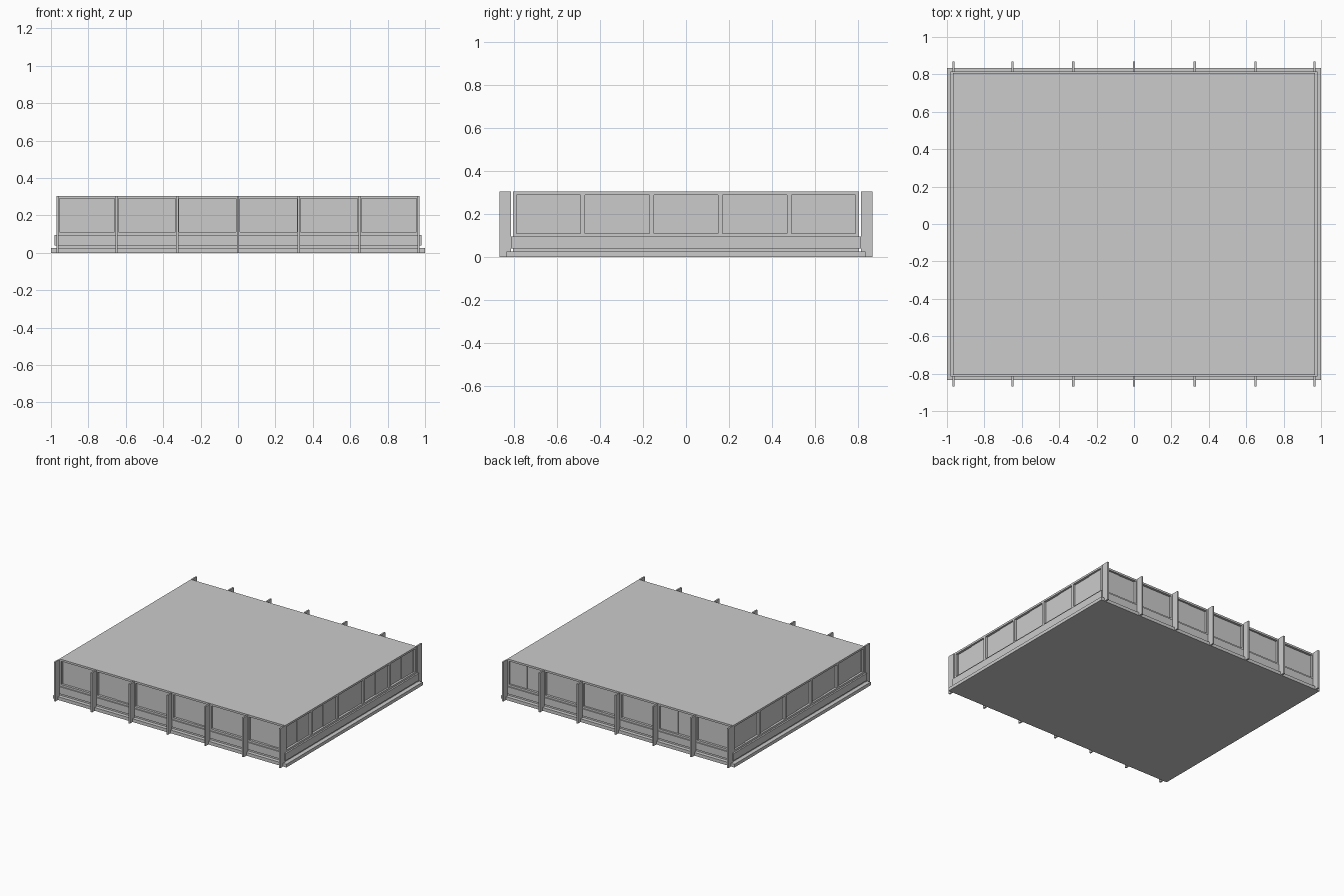
import bpy
import bmesh
from mathutils import Vector, Matrix

cube = bpy.data.objects.get("Cube")
if cube:
    bpy.data.objects.remove(cube, do_unlink=True)

grey = bpy.data.materials.new("light_grey")
grey.use_nodes = True
GREY = (0.6, 0.6, 0.6, 1)
grey.diffuse_color = GREY
grey.node_tree.nodes["Principled BSDF"].inputs["Base Color"].default_value = GREY

WALL_X, WALL_Y, TOP = 0.968, 0.806, 0.305
SILL, HEAD, REVEAL = 0.11, 0.29, 0.018


def add_object(name, bm):
    mesh = bpy.data.meshes.new(name)
    bm.to_mesh(mesh)
    bm.free()
    mesh.materials.append(grey)
    obj = bpy.data.objects.new(name, mesh)
    bpy.context.collection.objects.link(obj)
    return obj


def add_box(bm, low, high):
    low, high = Vector(low), Vector(high)
    matrix = Matrix.Translation((low + high) / 2) @ Matrix.Diagonal((*(high - low), 1))
    bmesh.ops.create_cube(bm, size=1, matrix=matrix)


def slab(name, x, y, bottom, top):
    bm = bmesh.new()
    add_box(bm, (-x, -y, bottom), (x, y, top))
    return add_object(name, bm)


# Window openings along the long and the short walls
fin_x = [-0.965, -0.65, -0.325, 0, 0.325, 0.65, 0.965]
long_windows = [(a + 0.01, b - 0.01) for a, b in zip(fin_x, fin_x[1:])]
short_windows = [(i * 0.32 - 0.15, i * 0.32 + 0.15) for i in range(-2, 3)]

# Base steps and projecting band
slab("plinth", 1, 0.835, 0, 0.025)
slab("wall_band", 0.98, 0.815, 0.04, 0.095)

# Walls and roof with recessed window openings
bm = bmesh.new()
add_box(bm, (-WALL_X, -WALL_Y, 0.02), (WALL_X, WALL_Y, TOP))
cuts = [((0, 0, z), (0, 0, 1)) for z in (SILL, HEAD)]
cuts += [((x, 0, 0), (1, 0, 0)) for span in long_windows for x in span]
cuts += [((0, y, 0), (0, 1, 0)) for span in short_windows for y in span]
for point, normal in cuts:
    bmesh.ops.bisect_plane(bm, geom=bm.verts[:] + bm.edges[:] + bm.faces[:],
                           plane_co=point, plane_no=normal)
bm.normal_update()


def is_window(face):
    c = face.calc_center_median()
    if abs(face.normal.z) > 0.5 or not SILL < c.z < HEAD:
        return False
    if abs(face.normal.y) > 0.5:
        return any(a < c.x < b for a, b in long_windows)
    return any(a < c.y < b for a, b in short_windows)


panes = [f for f in bm.faces if is_window(f)]
bmesh.ops.inset_individual(bm, faces=panes, thickness=0, depth=-REVEAL)
bmesh.ops.dissolve_limit(bm, angle_limit=0.01, verts=bm.verts[:], edges=bm.edges[:])
add_object("walls_and_roof", bm)

# Sliding sashes: a thin raised half pane
bm = bmesh.new()
for side in (-1, 1):
    y = side * (WALL_Y - REVEAL)
    for a, b in long_windows[1::2]:
        add_box(bm, ((a + b) / 2, y - 0.004, SILL), (b, y + 0.004, HEAD))
    x = side * (WALL_X - REVEAL)
    for a, b in short_windows:
        add_box(bm, (x - 0.004, (a + b) / 2, SILL), (x + 0.004, b, HEAD))
add_object("window_sashes", bm)

# Upright fins along front and back
for name, side in (("front_fins", -1), ("back_fins", 1)):
    bm = bmesh.new()
    for x in fin_x:
        inner, outer = sorted((side * 0.814, side * 0.868))
        add_box(bm, (x - 0.006, inner, 0), (x + 0.006, outer, TOP))
    add_object(name, bm)
